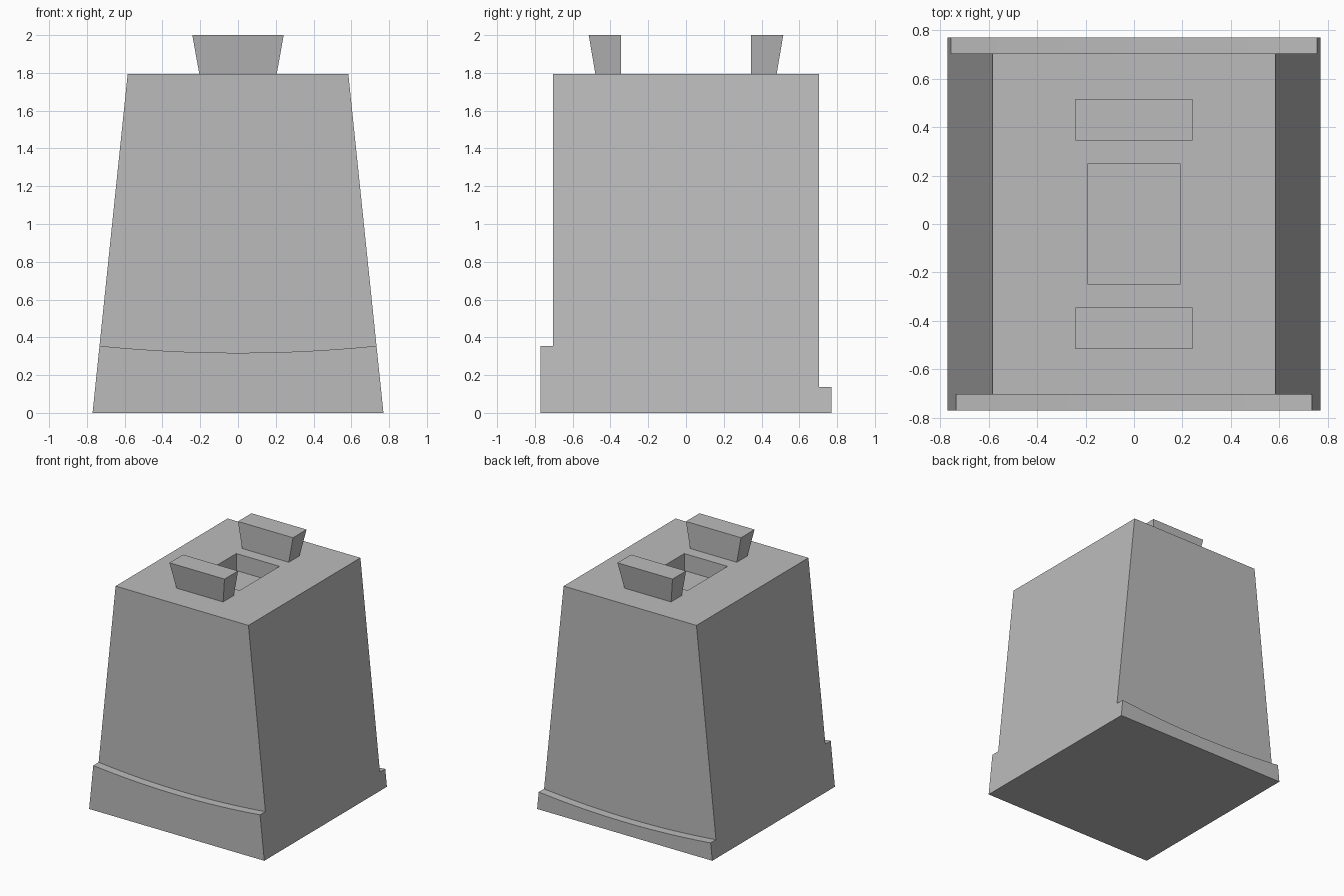
import bpy
import bmesh

cube = bpy.data.objects.get("Cube")
if cube:
    bpy.data.objects.remove(cube, do_unlink=True)

HEIGHT = 1.795
BASE_HALF, TOP_HALF = 0.77, 0.584
DEPTH_HALF, LIP_HALF = 0.703, 0.77

grey = bpy.data.materials.new("plain_grey")
grey.use_nodes = True
grey.diffuse_color = (0.5, 0.5, 0.5, 1)
grey.node_tree.nodes["Principled BSDF"].inputs["Base Color"].default_value = grey.diffuse_color


def half_width(z):
    """Half width of the tapered body at height z."""
    return BASE_HALF + (TOP_HALF - BASE_HALF) * z / HEIGHT


def prism(profile, y0, y1):
    """Extrude an x-z profile along y."""
    bm = bmesh.new()
    face = bm.faces.new([bm.verts.new((x, y0, z)) for x, z in profile])
    out = bmesh.ops.extrude_face_region(bm, geom=[face])
    verts = [g for g in out["geom"] if isinstance(g, bmesh.types.BMVert)]
    bmesh.ops.translate(bm, verts=verts, vec=(0, y1 - y0, 0))
    bmesh.ops.recalc_face_normals(bm, faces=bm.faces)
    return bm


def finish(bm, name):
    bmesh.ops.recalc_face_normals(bm, faces=bm.faces)
    mesh = bpy.data.meshes.new(name)
    bm.to_mesh(mesh)
    bm.free()
    mesh.materials.append(grey)
    obj = bpy.data.objects.new(name, mesh)
    bpy.context.collection.objects.link(obj)


# Tapered body with a rectangular pocket sunk in its top
bm = prism([(-BASE_HALF, 0), (BASE_HALF, 0), (TOP_HALF, HEIGHT), (-TOP_HALF, HEIGHT)],
           -DEPTH_HALF, DEPTH_HALF)
top = max(bm.faces, key=lambda f: f.calc_center_median().z)
bmesh.ops.inset_individual(bm, faces=[top], thickness=0.3)
for v in top.verts:
    v.co.x = 0.19 if v.co.x > 0 else -0.19
    v.co.y = 0.25 if v.co.y > 0 else -0.25
out = bmesh.ops.extrude_face_region(bm, geom=[top])
floor_verts = [g for g in out["geom"] if isinstance(g, bmesh.types.BMVert)]
bmesh.ops.translate(bm, verts=floor_verts, vec=(0, 0, -0.135))
if top.is_valid:
    bmesh.ops.delete(bm, geom=[top], context="FACES_ONLY")
finish(bm, "body")


# Lips along the bottom edges, with gently sagging tops
def lip(name, side, edge_z, sag=0.037, steps=16):
    w = half_width(edge_z)
    profile = [(-BASE_HALF, 0), (BASE_HALF, 0)]
    for i in range(steps + 1):
        t = 1 - 2 * i / steps
        profile.append((w * t, edge_z - sag * (1 - t * t)))
    finish(prism(profile, side * DEPTH_HALF, side * LIP_HALF), name)


lip("front_lip", -1, 0.355)
lip("back_lip", 1, 0.138)

# Flared tabs on the top, upright on their inner faces
for name, side in (("front_tab", -1), ("back_tab", 1)):
    bm = prism([(-0.205, HEIGHT), (0.205, HEIGHT), (0.242, 2), (-0.242, 2)],
               side * 0.345, side * 0.48)
    for v in bm.verts:
        if v.co.z > 1.9 and abs(v.co.y) > 0.4:
            v.co.y = side * 0.515
    finish(bm, name)
